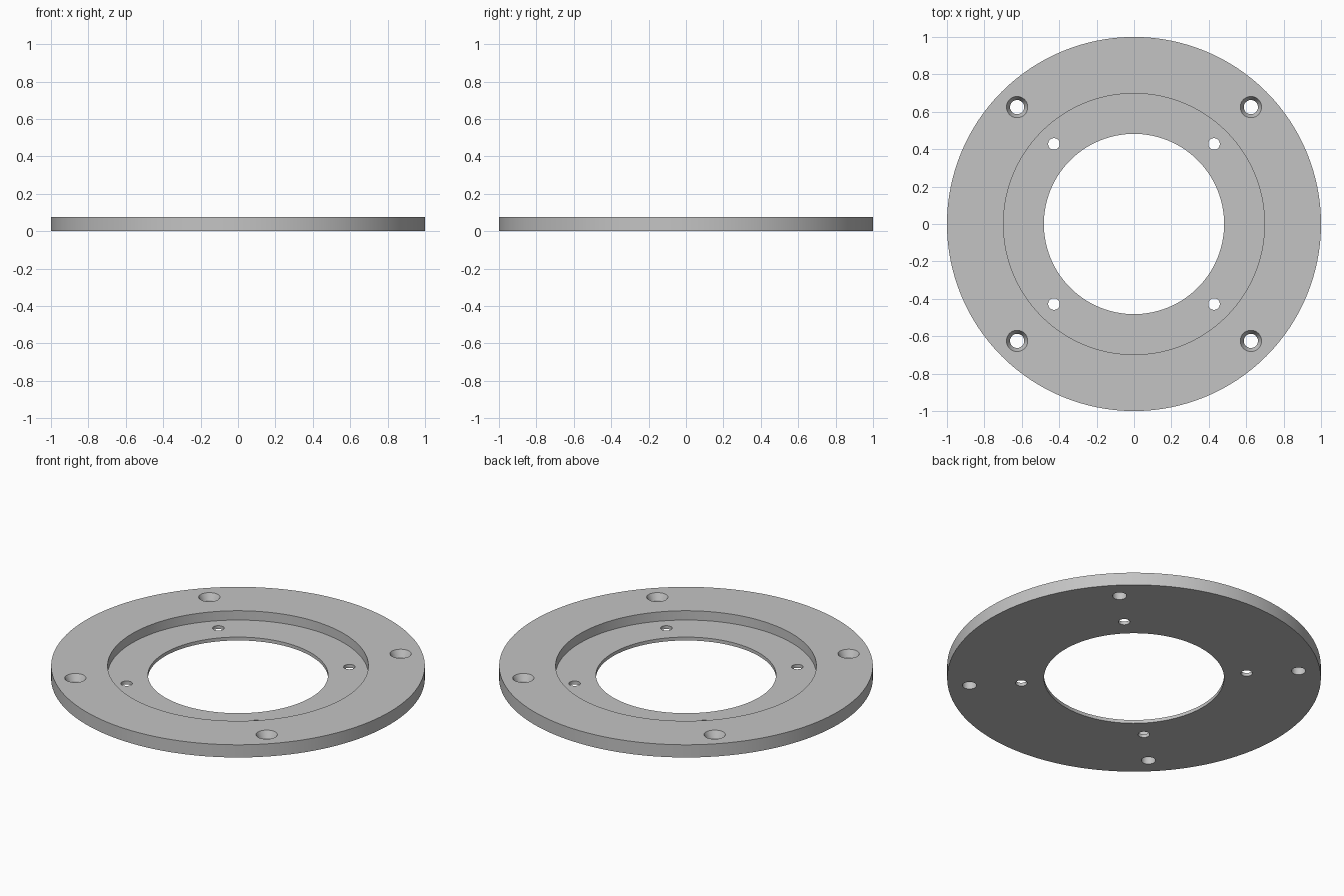
import bpy
import bmesh
import math
from mathutils import Matrix, Vector

cube = bpy.data.objects.get("Cube")
if cube:
    bpy.data.objects.remove(cube, do_unlink=True)

THICK, FLOOR = 0.075, 0.02
OUTER_R, RECESS_R, BORE_R = 1.0, 0.698, 0.482

metal = bpy.data.materials.new("grey metal")
metal.use_nodes = True
grey = (0.55, 0.55, 0.55, 1)
metal.diffuse_color = grey
metal.node_tree.nodes["Principled BSDF"].inputs["Base Color"].default_value = grey


def revolve(name, profile, steps, closed):
    """Turn an (r, z) profile around the z axis; an open one runs axis to axis."""
    bm = bmesh.new()
    verts = [bm.verts.new((r, 0, z)) for r, z in profile]
    edges = [bm.edges.new(pair) for pair in zip(verts, verts[1:])]
    if closed:
        edges.append(bm.edges.new((verts[-1], verts[0])))
    bmesh.ops.spin(bm, geom=verts + edges, cent=(0, 0, 0), axis=(0, 0, 1),
                   angle=math.tau, steps=steps)
    bmesh.ops.remove_doubles(bm, verts=bm.verts, dist=1e-5)
    bmesh.ops.recalc_face_normals(bm, faces=bm.faces)
    mesh = bpy.data.meshes.new(name)
    bm.to_mesh(mesh)
    bm.free()
    mesh.materials.append(metal)
    obj = bpy.data.objects.new(name, mesh)
    bpy.context.collection.objects.link(obj)
    return obj


# Ring with a recessed seat around the central bore
plate = revolve("flange_plate", [
    (BORE_R, 0), (OUTER_R, 0), (OUTER_R, THICK),
    (RECESS_R, THICK), (RECESS_R, FLOOR), (BORE_R, FLOOR)], 128, True)

# Hole cutters: countersunk outer holes and plain inner holes
LOW, HIGH = -0.05, 0.1
SINK_R, SCREW_R, PIN_R = 0.057, 0.038, 0.031
countersunk = [(0, LOW), (SCREW_R, LOW), (SCREW_R, THICK / 2),
               (SINK_R, THICK), (SINK_R, HIGH), (0, HIGH)]
plain = [(0, LOW), (PIN_R, LOW), (PIN_R, HIGH), (0, HIGH)]

cutters = []
for label, profile, offset in (("screw_hole", countersunk, 0.625),
                               ("pin_hole", plain, 0.428)):
    for sx in (-1, 1):
        for sy in (-1, 1):
            cutter = revolve(label + "_cutter", profile, 32, False)
            cutter.data.transform(Matrix.Translation(Vector((sx * offset, sy * offset, 0))))
            cutter.hide_render = True
            cutters.append(cutter)
            mod = plate.modifiers.new(label, "BOOLEAN")
            mod.operation = "DIFFERENCE"
            mod.solver = "EXACT"
            mod.object = cutter

# Apply the cuts, then drop the helpers
bpy.context.view_layer.update()
cut = bpy.data.meshes.new_from_object(
    plate.evaluated_get(bpy.context.evaluated_depsgraph_get()))
plate.modifiers.clear()
plate.data = cut
for cutter in cutters:
    bpy.data.objects.remove(cutter, do_unlink=True)

# Smooth round walls, crisp rims
bpy.ops.object.select_all(action="DESELECT")
plate.select_set(True)
bpy.context.view_layer.objects.active = plate
bpy.ops.object.shade_smooth_by_angle(angle=math.radians(20))
